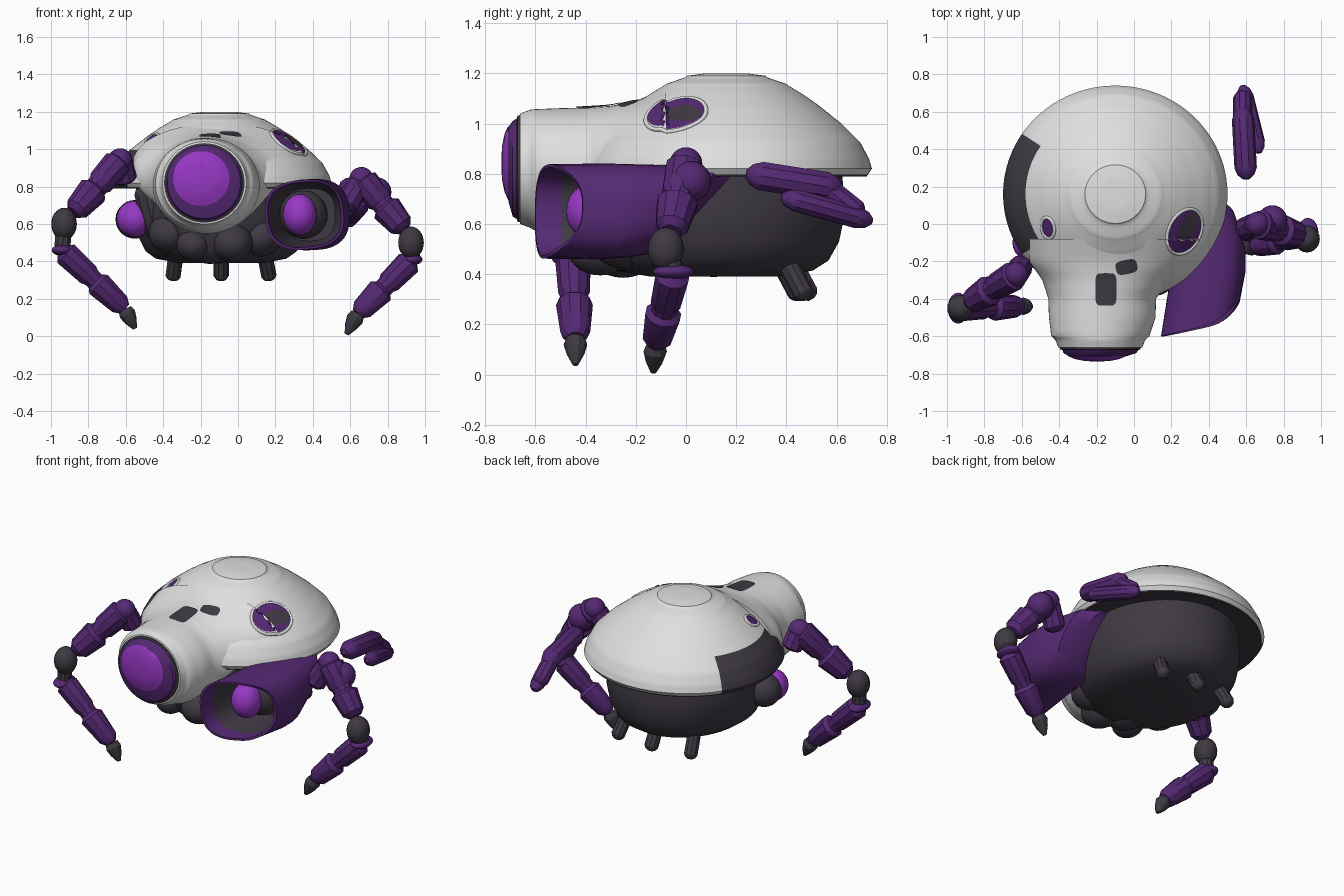
import bpy, bmesh, math
from mathutils import Vector

if "Cube" in bpy.data.objects:
    bpy.data.objects.remove(bpy.data.objects["Cube"])

def material(name, rgb):
    m = bpy.data.materials.new(name)
    m.diffuse_color = (*rgb, 1)
    m.use_nodes = True
    m.node_tree.nodes["Principled BSDF"].inputs["Base Color"].default_value = m.diffuse_color
    return m

WHITE = material("shell white", (0.74, 0.74, 0.74))
DARK = material("dark metal", (0.05, 0.042, 0.056))
PURPLE = material("deep purple", (0.09, 0.022, 0.17))
GLOW = material("bright purple", (0.31, 0.04, 0.56))

def finish(name, bm, mats, rule=None, angle=35):
    bmesh.ops.recalc_face_normals(bm, faces=bm.faces)
    me = bpy.data.meshes.new(name)
    bm.to_mesh(me)
    bm.free()
    ob = bpy.data.objects.new(name, me)
    bpy.context.collection.objects.link(ob)
    for m in mats:
        me.materials.append(m)
    if rule:
        for p in me.polygons:
            p.material_index = rule(p.center)
    bpy.context.view_layer.objects.active = ob
    ob.select_set(True)
    bpy.ops.object.shade_smooth_by_angle(angle=math.radians(angle))
    ob.select_set(False)
    return ob

def loft(name, rings, mats, rule=None, bands=None, angle=35):
    """Skin closed rings; bands gives a material per gap between rings."""
    bm = bmesh.new()
    vs = [[bm.verts.new(p) for p in r] for r in rings]
    n = len(vs[0])
    for k, (a, b) in enumerate(zip(vs, vs[1:])):
        for i in range(n):
            f = bm.faces.new((a[i], a[(i + 1) % n], b[(i + 1) % n], b[i]))
            f.material_index = bands[k] if bands else 0
    for ring, k in ((vs[0], 0), (vs[-1], -1)):
        f = bm.faces.new(ring)
        f.material_index = bands[k] if bands else 0
    return finish(name, bm, mats, rule, angle)

def refine(rows, n):
    """Insert straight steps between rows of numbers."""
    out = []
    for a, b in zip(rows, rows[1:]):
        out += [[u + (v - u) * k / n for u, v in zip(a, b)] for k in range(n)]
    return out + [rows[-1]]

def circle(n):
    return [(math.cos(2 * math.pi * i / n), math.sin(2 * math.pi * i / n)) for i in range(n)]

def turned(name, cx, cy, rx, ry, profile, mats, rule=None, n=96):
    return loft(name, [[(cx + rx * r * c, cy + ry * r * s, z) for c, s in circle(n)]
                       for r, z in profile], mats, rule)

def along_y(name, rows, mats, bands=None, n=64, angle=35):
    return loft(name, [[(cx + rx * c, y, cz + rz * s) for c, s in circle(n)]
                       for y, cx, cz, rx, rz in rows], mats, bands=bands, angle=angle)

def ball(name, loc, r, mat, scale=(1, 1, 1)):
    bm = bmesh.new()
    bmesh.ops.create_uvsphere(bm, u_segments=24, v_segments=14, radius=r)
    for v in bm.verts:
        v.co = Vector([a * b for a, b in zip(v.co, scale)]) + Vector(loc)
    return finish(name, bm, [mat], angle=60)

PLATED = [(0, .55), (.06, 1), (.42, .9), (.47, .75), (.53, .75), (.58, 1.05), (.92, .85), (1, .5)]
CAPSULE = [(0, .3), (.06, .75), (.16, 1), (.84, 1), (.94, .75), (1, .3)]
FOOT = [(0, .8), (.25, 1), (.6, .75), (1, .25)]

def limb(name, a, b, r, mat, shape=CAPSULE, n=10):
    a, b = Vector(a), Vector(b)
    q = (b - a).to_track_quat('Z', 'Y')
    return loft(name, [[a.lerp(b, t) + q @ Vector((r * s * c, r * s * d, 0)) for c, d in circle(n)]
                       for t, s in shape], [mat], angle=30)

# upper shell with a crown disc, a dark panel on the left rim and a dark underside
dome = refine([(.02, 1.2), (.15, 1.199), (.27, 1.19), (.28, 1.184), (.41, 1.158), (.43, 1.15), (.53, 1.115),
               (.64, 1.07), (.8, .995), (.92, .925), (.98, .86), (1, .82), (.965, .79), (.7, .8)], 4)

def panel_rule(c):
    u, v = (c.x + .1) / .6, (c.y - .16) / .58
    r = math.hypot(u, v)
    panel = r > .8 and abs(math.degrees(math.atan2(v, -u))) < 32
    return int(panel or (c.z < .802 and r < .97))

shell = turned("upper_shell", -.1, .16, .6, .58, dome, [WHITE, DARK], panel_rule)

# lower hull
turned("lower_hull", -.09, .11, .46, .52,
       [(.02, .39), (.5, .392), (.76, .415), (.88, .455), (.96, .53), (1, .63), (1, .7), (.98, .82)], [DARK])

# snout and its layered eye
head = along_y("snout", refine([
    (-.665, -.18, .82, .2, .2), (-.66, -.18, .82, .225, .22), (-.62, -.18, .82, .24, .235),
    (-.6, -.18, .815, .262, .242), (-.5, -.17, .805, .285, .256), (-.4, -.17, .805, .288, .258),
    (-.3, -.15, .83, .34, .24), (-.2, -.13, .87, .43, .22), (-.08, -.1, .93, .46, .21)], 3), [WHITE])
along_y("front_eye", [
    (-.64, -.18, .82, .215, .212), (-.67, -.18, .82, .215, .212), (-.674, -.18, .82, .203, .2),
    (-.69, -.182, .82, .195, .19), (-.706, -.194, .837, .156, .15), (-.708, -.197, .843, .151, .146),
    (-.722, -.197, .843, .12, .117), (-.732, -.197, .843, .07, .07), (-.735, -.197, .843, .02, .02)],
    [DARK, PURPLE, GLOW], bands=[0, 0, 1, 1, 1, 2, 2, 2])

# surface patches laid on the shell and snout from above
bpy.context.view_layer.update()

def on_top(x, y, lift):
    hits = [o.ray_cast((x, y, 3), (0, 0, -1)) for o in (shell, head)]
    return Vector((x, y, max((h[1].z for h in hits if h[0]), default=.8) + lift))

def oval(cx, cy, rx, ry, tilt, n, power=1):
    ct, st = math.cos(tilt), math.sin(tilt)
    pts = []
    for c, s in circle(n):
        u = rx * math.copysign(abs(c) ** power, c)
        v = ry * math.copysign(abs(s) ** power, s)
        pts.append((cx + u * ct - v * st, cy + u * st + v * ct))
    return pts

def patch(name, cx, cy, rx, ry, tilt, mat, lift=.006, power=1):
    rings = [[on_top(x, y, lift) for x, y in oval(cx, cy, rx * k, ry * k, tilt, 32, power)]
             for k in (.05, .3, .5, .7, .85, 1)]
    bm = bmesh.new()
    vs = [[bm.verts.new(p) for p in r] for r in rings]
    bm.faces.new(vs[0])
    for a, b in zip(vs, vs[1:]):
        for i in range(32):
            bm.faces.new((a[i - 1], a[i], b[i], b[i - 1]))
    ob = finish(name, bm, [mat])
    if sum(p.normal.z for p in ob.data.polygons) < 0:
        ob.data.flip_normals()

def rim(name, cx, cy, rx, ry, tilt, r, mat):
    cu = bpy.data.curves.new(name, 'CURVE')
    cu.dimensions = '3D'
    cu.bevel_depth = r
    cu.bevel_resolution = 3
    sp = cu.splines.new('POLY')
    pts = oval(cx, cy, rx, ry, tilt, 32)
    sp.points.add(31)
    for p, (x, y) in zip(sp.points, pts):
        p.co = (*on_top(x, y, 0), 1)
    sp.use_cyclic_u = True
    cu.materials.append(mat)
    bpy.context.collection.objects.link(bpy.data.objects.new(name, cu))

for side, x, y, rx, ry, tilt in (("right", .27, -.04, .08, .12, -.45), ("left", -.46, -.02, .032, .052, .2)):
    patch(side + "_socket", x, y, rx, ry, tilt, PURPLE)
    rim(side + "_socket_rim", x, y, rx * 1.06, ry * 1.06, tilt, .009, WHITE)
patch("right_socket_core", .292, -.012, .04, .08, -.5, DARK, .009)
patch("snout_vent", -.15, -.35, .057, .087, 0, DARK, power=.4)
patch("brow_vent", -.04, -.23, .058, .038, .2, DARK, power=.6)

# side pod: hollow sleeve with a slanted mouth, a raked back and dark lining
def pod_ring(y, cx, cz, rx, rz, slant):
    ring = []
    for c, s in circle(48):
        u = math.copysign(abs(c) ** .75, c)
        v = math.copysign(abs(s) ** .75, s)
        dy = slant * (.22 * (rx * u + .2) + .1 * max(0, c) ** 2)
        dy += .13 * v * min(1, max(0, (y + .3) / .2)) if slant == 0 else 0
        ring.append((cx + rx * u - .02 * slant * v, y + dy, cz + rz * v + .02 * slant * u))
    return ring

pod = [(.06, .31, .66, .14, .14, 0), (0, .36, .655, .185, .172, 0), (-.15, .395, .65, .2, .185, 0),
       (-.35, .39, .65, .205, .19, .5), (-.6, .355, .65, .208, .185, 1), (-.6, .355, .65, .194, .172, 1),
       (-.5, .36, .65, .187, .167, .8), (-.4, .37, .65, .175, .16, .5), (-.22, .38, .65, .14, .14, .01)]
loft("side_pod", [pod_ring(*p) for p in pod], [PURPLE, DARK], bands=[0, 0, 0, 0, 0, 0, 1, 1])
ball("pod_core", (.35, -.25, .65), .13, DARK)
ball("pod_lens", (.33, -.38, .65), .098, GLOW, (.93, 1, 1.12))

# exposed left lens and its mount
limb("left_lens_mount", (-.36, .04, .63), (-.55, 0, .62), .1, DARK, n=16)
ball("left_lens_housing", (-.552, -.02, .625), .103, DARK)
ball("left_lens", (-.553, -.1, .627), .097, GLOW)
limb("left_side_strut", (-.5, -.16, .82), (-.42, -.12, .52), .07, DARK)

# dark jaw parts under the snout
for i, (x, y, z, r) in enumerate([(-.24, -.34, .49, .09), (-.03, -.34, .5, .11), (-.37, -.2, .55, .11),
                                  (.12, -.25, .53, .11), (-.15, -.25, .5, .12)]):
    ball(f"jaw_part_{i}", (x, y, z), r, DARK, (1, 1.2, .95))
limb("neck_block", (-.15, -.42, .62), (-.15, -.1, .62), .18, DARK, n=16)

# short pegs below the hull
for i, (x, y, dx) in enumerate([(-.33, .38, -.02), (-.09, .42, 0), (.14, .4, .03)]):
    limb(f"belly_peg_{i}", (x, y, .45), (x + dx, y + .08, .3), .042, DARK)

# two jointed legs
def leg(name, root, shoulder, knee, elbow, shin, ankle, toe):
    limb(name + "_hip", root, shoulder, .065, PURPLE)
    ball(name + "_shoulder", shoulder, .065, PURPLE)
    limb(name + "_upper", shoulder, knee, .08, PURPLE, PLATED)
    ball(name + "_elbow", elbow, .072, DARK, (.95, 1, 1.2))
    limb(name + "_shin_joint", elbow, shin, .045, DARK)
    ball(name + "_shin_guard", shin, .075, PURPLE, (.75, 1.1, .4))
    limb(name + "_lower", shin, ankle, .07, PURPLE, PLATED)
    limb(name + "_foot", ankle, toe, .047, DARK, FOOT)

leg("right_leg", (.57, -.04, .68), (.66, 0, .84), (.89, -.06, .57), (.925, -.08, .5),
    (.93, -.05, .41), (.64, -.12, .12), (.58, -.13, .01))
leg("left_leg", (-.6, -.22, .82), (-.63, -.27, .94), (-.88, -.42, .66), (-.93, -.45, .6),
    (-.94, -.45, .46), (-.605, -.44, .145), (-.55, -.44, .04))
ball("right_leg_upper_guard", (.74, .02, .77), .08, PURPLE)

# loose hooked limb piece at the rear right
limb("loose_limb_upper", (.6, .24, .8), (.58, .62, .74), .06, PURPLE)
limb("loose_limb_bend", (.58, .55, .75), (.58, .7, .63), .05, PURPLE)
limb("loose_limb_lower", (.67, .38, .71), (.58, .74, .61), .045, PURPLE)
